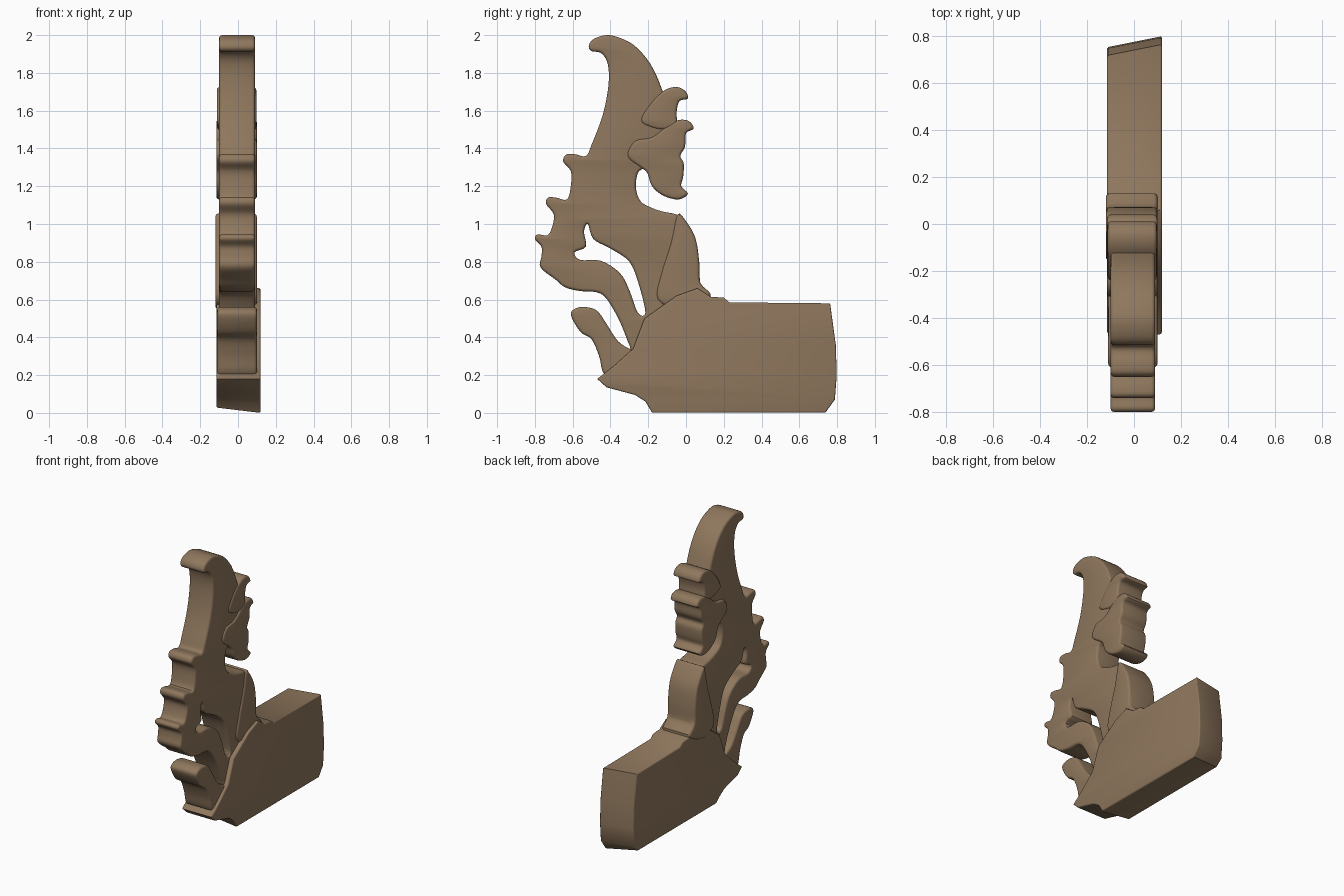
import bpy, bmesh, math
from mathutils import Vector

wood = bpy.data.materials.new("brown wood")
wood.diffuse_color = (0.275, 0.185, 0.11, 1)


def smooth_loop(pts, steps=4):
    """Closed Catmull-Rom loop through (y, z) points."""
    p = [Vector(q) for q in pts]
    n, out = len(p), []
    for i in range(n):
        a, b, c, d = p[i - 1], p[i], p[(i + 1) % n], p[(i + 2) % n]
        for s in range(steps):
            t = s / steps
            out.append(0.5 * (2 * b + (c - a) * t + (2 * a - 5 * b + 4 * c - d) * t * t
                              + (3 * b - a - 3 * c + d) * t ** 3))
    return out


def slab(name, loops, x0, x1, bevel=0.016, steps=4):
    """Side profile (with optional holes) thickened from x0 to x1 with rounded rims."""
    cu = bpy.data.curves.new(name + "_profile", 'CURVE')
    cu.dimensions, cu.fill_mode = '2D', 'BOTH'
    cu.extrude = (x1 - x0) / 2 - bevel
    cu.bevel_depth, cu.offset, cu.bevel_resolution = bevel, -bevel, 2
    for loop in loops:
        pts = smooth_loop(loop, steps) if steps > 1 else [Vector(q) for q in loop]
        sp = cu.splines.new('POLY')
        sp.points.add(len(pts) - 1)
        for q, v in zip(sp.points, pts):
            q.co = (v.x, v.y, 0, 1)
        sp.use_cyclic_u = True
    tmp = bpy.data.objects.new(name + "_tmp", cu)
    bpy.context.collection.objects.link(tmp)
    dg = bpy.context.evaluated_depsgraph_get()
    me = bpy.data.meshes.new_from_object(tmp.evaluated_get(dg))
    bpy.data.objects.remove(tmp)
    me.name = name
    bm = bmesh.new()
    bm.from_mesh(me)
    bmesh.ops.remove_doubles(bm, verts=bm.verts, dist=0.0004)
    for v in bm.verts:
        y, z, x = v.co
        v.co = (x + (x0 + x1) / 2, y, z)
    bmesh.ops.recalc_face_normals(bm, faces=bm.faces)
    bm.to_mesh(me)
    bm.free()
    me.materials.clear()
    me.materials.append(wood)
    ob = bpy.data.objects.new(name, me)
    bpy.context.collection.objects.link(ob)
    bpy.ops.object.select_all(action='DESELECT')
    ob.select_set(True)
    bpy.context.view_layer.objects.active = ob
    bpy.ops.object.shade_smooth_by_angle(angle=math.radians(40))
    return ob


# Mounting block with a slightly skewed end and underside
base = slab("base_block", [[
    (-0.18, 0.0), (0.74, 0.0), (0.79, 0.07), (0.80, 0.20), (0.795, 0.36), (0.765, 0.58),
    (0.23, 0.585), (0.20, 0.61), (0.13, 0.615), (0.06, 0.66), (-0.05, 0.62), (-0.22, 0.50),
    (-0.28, 0.34), (-0.38, 0.25), (-0.43, 0.21), (-0.47, 0.18), (-0.42, 0.135),
    (-0.27, 0.095), (-0.215, 0.06)]], -0.115, 0.12, 0.01, 1)
for v in base.data.vertices:
    if v.co.y > 0.7:
        v.co.y -= (0.12 - v.co.x) * 0.2
    if v.co.z < 0.05:
        v.co.z += (0.12 - v.co.x) * 0.12

# Neck, horn and front scrolls in one pierced slab
outer = [
    (-0.515, 1.94), (-0.495, 1.975), (-0.44, 1.997), (-0.38, 1.995), (-0.28, 1.95),
    (-0.19, 1.85), (-0.13, 1.72), (-0.10, 1.60), (-0.12, 1.45), (-0.18, 1.36), (-0.22, 1.30),
    (-0.255, 1.27), (-0.265, 1.19), (-0.24, 1.12), (-0.18, 1.085), (-0.12, 1.065),
    (-0.05, 1.05), (0.0, 1.01), (0.05, 0.92), (0.07, 0.80), (0.075, 0.69), (0.10, 0.62),
    (0.08, 0.45), (-0.10, 0.35), (-0.27, 0.32), (-0.30, 0.36), (-0.34, 0.46), (-0.38, 0.54),
    (-0.43, 0.615), (-0.48, 0.64), (-0.56, 0.645), (-0.64, 0.665), (-0.69, 0.705),
    (-0.77, 0.77), (-0.765, 0.83), (-0.765, 0.88), (-0.80, 0.92), (-0.785, 0.945),
    (-0.735, 0.94), (-0.71, 0.98), (-0.70, 1.05), (-0.74, 1.105), (-0.73, 1.14),
    (-0.69, 1.14), (-0.63, 1.13), (-0.61, 1.20), (-0.61, 1.28), (-0.65, 1.33),
    (-0.635, 1.367), (-0.59, 1.37), (-0.53, 1.36), (-0.50, 1.42), (-0.44, 1.58),
    (-0.41, 1.74), (-0.415, 1.85), (-0.45, 1.905), (-0.50, 1.915)]
hole = [
    (-0.52, 1.00), (-0.49, 0.92), (-0.40, 0.87), (-0.30, 0.80), (-0.25, 0.68), (-0.215, 0.53),
    (-0.255, 0.53), (-0.30, 0.65), (-0.35, 0.74), (-0.45, 0.805), (-0.56, 0.81),
    (-0.59, 0.85), (-0.53, 0.88), (-0.54, 0.96)]
slab("neck_and_horn", [outer, hole], -0.1, 0.09)

# Lowest scroll on the front
slab("lower_scroll", [[
    (-0.43, 0.20), (-0.46, 0.30), (-0.50, 0.39), (-0.56, 0.43), (-0.61, 0.52), (-0.58, 0.555),
    (-0.53, 0.56), (-0.47, 0.54), (-0.42, 0.47), (-0.36, 0.38), (-0.29, 0.335), (-0.20, 0.30),
    (-0.20, 0.17), (-0.33, 0.17)]], -0.11, 0.1)

# Raised back of the neck
slab("neck_leaf", [[
    (-0.045, 1.05), (0.0, 1.015), (0.05, 0.925), (0.07, 0.80), (0.075, 0.69), (0.13, 0.615),
    (-0.02, 0.55), (-0.15, 0.60), (-0.13, 0.74), (-0.08, 0.90)]], -0.12, 0.1)

# Two overlapping crest lobes on the back of the head
slab("upper_crest", [[
    (-0.24, 1.55), (-0.18, 1.65), (-0.11, 1.71), (-0.05, 1.725), (-0.005, 1.705),
    (0.01, 1.665), (-0.035, 1.65), (-0.05, 1.59), (-0.05, 1.52), (-0.11, 1.50),
    (-0.18, 1.51)]], -0.112, 0.097)
slab("lower_crest", [[
    (-0.10, 1.52), (-0.04, 1.55), (0.015, 1.545), (0.04, 1.505), (0.0, 1.48), (-0.005, 1.41),
    (-0.03, 1.36), (-0.012, 1.32), (-0.015, 1.25), (-0.025, 1.20), (0.01, 1.16),
    (-0.04, 1.13), (-0.12, 1.15), (-0.18, 1.20), (-0.205, 1.27), (-0.24, 1.30),
    (-0.31, 1.36), (-0.27, 1.44), (-0.18, 1.46)]], -0.115, 0.1)
